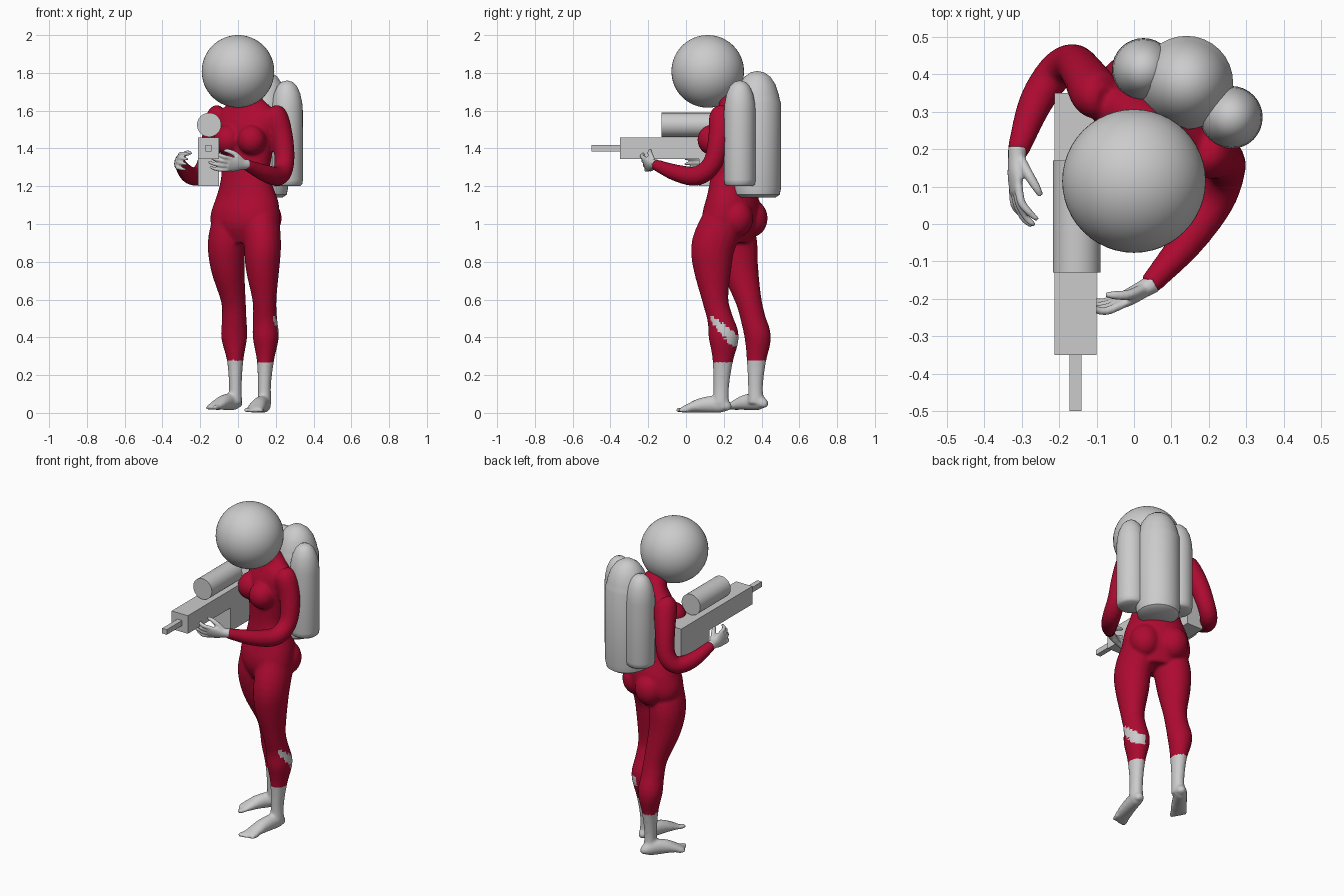
import bpy, bmesh, math
from mathutils import Vector, Matrix

if "Cube" in bpy.data.objects:
    bpy.data.objects.remove(bpy.data.objects["Cube"])

RED = bpy.data.materials.new("suit_red")
RED.diffuse_color = (0.42, 0.003, 0.03, 1)
RED.use_nodes = True
RED.node_tree.nodes["Principled BSDF"].inputs["Base Color"].default_value = RED.diffuse_color
FWD = Vector((-0.48, -0.88, 0)).normalized()      # direction the torso faces
SIDE = Vector((0.88, -0.48, 0)).normalized()      # toward the figure's left


def add_object(name, mesh, mat=None, angle=40):
    ob = bpy.data.objects.new(name, mesh)
    bpy.context.collection.objects.link(ob)
    if mat:
        mesh.materials.append(mat)
    bpy.ops.object.select_all(action='DESELECT')
    ob.select_set(True)
    bpy.context.view_layer.objects.active = ob
    bpy.ops.object.shade_smooth_by_angle(angle=math.radians(angle))
    return ob


def to_mesh(bm, name):
    bmesh.ops.recalc_face_normals(bm, faces=bm.faces)
    me = bpy.data.meshes.new(name)
    bm.to_mesh(me)
    bm.free()
    return me


def spline(pts, steps=4):
    """Catmull-Rom through stations (x, y, z, half width, half depth)."""
    P = [Vector(p) for p in pts]
    P = [P[0] * 2 - P[1]] + P + [P[-1] * 2 - P[-2]]
    out = []
    for a, b, c, d in zip(P, P[1:], P[2:], P[3:]):
        for k in range(steps):
            t = k / steps
            out.append(0.5 * (2 * b + (c - a) * t + (2 * a - 5 * b + 4 * c - d) * t * t
                              + (3 * b - a - 3 * c + d) * t ** 3))
    return out + [P[-2]]


def tube(bm, pts, up, mat=Matrix(), n=20):
    """Closed loft of ellipses along a path."""
    S = spline(pts)
    C = [Vector(s[:3]) for s in S]
    rings = []
    for i, s in enumerate(S):
        t = (C[min(i + 1, len(C) - 1)] - C[max(i - 1, 0)]).normalized()
        side = Vector(up).cross(t).normalized()
        top = t.cross(side)
        rings.append([bm.verts.new(mat @ (C[i] + side * s[3] * math.cos(a) + top * s[4] * math.sin(a)))
                      for a in (2 * math.pi * k / n for k in range(n))])
    for r, q in zip(rings, rings[1:]):
        for k in range(n):
            bm.faces.new((r[k], r[(k + 1) % n], q[(k + 1) % n], q[k]))
    bm.faces.new(rings[0][::-1])
    bm.faces.new(rings[-1])


def ball(bm, c, r):
    bmesh.ops.create_uvsphere(bm, u_segments=20, v_segments=12, radius=1,
                              matrix=Matrix.Translation(c) @ Matrix.Diagonal((*r, 1)))


def fuse(bm, voxel, smooth):
    """Merge overlapping shells into one smooth skin."""
    ob = bpy.data.objects.new("fuse", to_mesh(bm, "fuse"))
    bpy.context.collection.objects.link(ob)
    m = ob.modifiers.new("remesh", 'REMESH')
    m.mode, m.voxel_size = 'VOXEL', voxel
    m = ob.modifiers.new("smooth", 'SMOOTH')
    m.factor, m.iterations = 0.5, smooth
    dg = bpy.context.evaluated_depsgraph_get()
    me = bpy.data.meshes.new_from_object(ob.evaluated_get(dg))
    bpy.data.objects.remove(ob)
    return me


# ---- body: torso, arms, legs and feet in one skin ----
body = bmesh.new()
tube(body, [(.035, .235, .90, .13, .09), (.035, .235, 1.0, .192, .135), (.045, .245, 1.1, .183, .135),
            (.042, .24, 1.2, .15, .108), (.04, .24, 1.28, .135, .098), (.045, .245, 1.4, .15, .108),
            (.05, .25, 1.5, .17, .11), (.05, .255, 1.58, .175, .088), (.045, .245, 1.64, .105, .07),
            (.03, .21, 1.69, .055, .055), (.02, .19, 1.74, .05, .05)], FWD, n=32)
for s in (-1, 1):
    c = Vector((.05, .245, 1.445)) + FWD * .085 + SIDE * s * .072
    ball(body, c, (.076, .076, .08))
    c = Vector((.04, .245, 1.03)) - FWD * .07 + SIDE * s * .08
    ball(body, c, (.088, .088, .1))
# left arm, right arm
tube(body, [(.17, .2, 1.605, .035, .035), (.195, .19, 1.57, .066, .066), (.235, .175, 1.45, .058, .058),
            (.245, .14, 1.32, .052, .052), (.215, .06, 1.255, .052, .052), (.14, -.05, 1.27, .045, .045),
            (.04, -.165, 1.315, .029, .029)], (.7, -.7, .1))
tube(body, [(-.075, .335, 1.605, .035, .035), (-.1, .345, 1.57, .066, .066), (-.135, .4, 1.45, .058, .058),
            (-.165, .43, 1.32, .052, .052), (-.21, .405, 1.255, .05, .05), (-.265, .32, 1.265, .045, .045),
            (-.312, .19, 1.325, .029, .029)], (1, -.4, .1))
# right leg, left leg
tube(body, [(-.04, .25, 1.02, .095, .1), (-.06, .265, .9, .1, .112), (-.055, .285, .77, .09, .098),
            (-.025, .33, .6, .066, .07), (-.02, .355, .5, .065, .066), (-.02, .38, .4, .069, .07),
            (-.015, .373, .28, .044, .052), (-.014, .368, .15, .034, .04), (-.014, .37, .05, .036, .042)],
     (0, 1, 0))
tube(body, [(.12, .2, 1.02, .1, .115), (.13, .145, .89, .098, .116), (.13, .14, .77, .09, .102),
            (.14, .155, .6, .064, .07), (.143, .18, .5, .064, .068), (.147, .2, .4, .069, .08),
            (.145, .195, .28, .046, .055), (.14, .187, .15, .035, .042), (.14, .185, .05, .037, .042)],
     (0, 1, 0))


def foot(heel, toe, base, inner):
    h, d = Vector((*heel, base)), Vector((*toe, base)) - Vector((*heel, base))
    st = [(.02, .014, .016, .014), (.06, .033, .031, .033), (.25, .045, .038, .045), (.5, .041, .042, .04),
          (.7, .028, .046, .027), (.84, .018, .046, .016), (.88, .016, .042, .013)]
    tube(body, [(*(h + d * t + Vector((0, 0, z))), a, b) for t, z, a, b in st], (0, 0, 1))
    side = Vector((-d.y, d.x, 0)).normalized() * inner
    for i in range(5):                                   # toes, big toe on the inner side
        r = .0145 if i == 0 else .011
        off = side * (.034 - i * .0175)
        tip = 1 - .028 * i
        pts = [(t, r, .9 * r) for t in (tip - .16, tip - .03)] + [(tip, r * .5, r * .5)]
        tube(body, [(*(h + d * t + off + Vector((0, 0, r + .001))), a, b) for t, a, b in pts], (0, 0, 1), n=10)


foot((.005, .42), (-.155, .2), .014, 1)
foot((.148, .23), (.075, -.06), 0, -1)
skin = fuse(body, .0085, 6)


def is_suit(c):
    if c.z < .28 - (.012 if c.x > .06 else 0):
        return False
    # bare patch on the outer left calf
    line = .505 - (c.y - .13) * 1.0
    wide = .018 + .2 * (c.y - .13) + .007 * math.sin(c.y * 230) + .006 * math.sin(c.z * 310)
    return not (c.x > .145 and c.y > .13 and .35 < c.z < .52 and abs(c.z - line) < wide)


for name, want, mat in (("suit", True, RED), ("bare_feet", False, None)):
    bm = bmesh.new()
    bm.from_mesh(skin)
    bmesh.ops.delete(bm, geom=[f for f in bm.faces if is_suit(f.calc_center_median()) != want], context='FACES')
    me = bpy.data.meshes.new(name)
    bm.to_mesh(me)
    bm.free()
    add_object(name, me, mat, 80)


# ---- hands ----
def hand(name, wrist, direction, back, thumb, scale):
    X = Vector(direction).normalized()
    Y = Vector(back).cross(X).normalized()
    Z = X.cross(Y)
    M = Matrix.Translation(wrist) @ Matrix((X, Y, Z)).transposed().to_4x4() @ Matrix.Scale(scale, 4)
    bm = bmesh.new()
    tube(bm, [(-.015, 0, 0, .026, .024), (.02, 0, 0, .027, .021), (.055, 0, 0, .037, .018),
              (.1, 0, -.004, .038, .012)], (0, 0, 1), M)
    for i in range(4):
        y = (i - 1.5) * .021
        e = .012 * (1 - abs(i - 1.5))
        tube(bm, [(.085, y * .9, -.003, .011, .011), (.125, y * 1.1, -.012, .0105, .0105),
                  (.155 + e, y * 1.2, -.035, .009, .009), (.17 + e, y * 1.2, -.056, .006, .006)],
             (0, 0, 1), M, 10)
    tube(bm, [(.02, .015 * thumb, -.006, .016, .014), (.055, .043 * thumb, -.022, .014, .013),
              (.085, .052 * thumb, -.042, .011, .011), (.105, .05 * thumb, -.056, .007, .007)], (0, 0, 1), M, 10)
    add_object(name, fuse(bm, .005, 3), None, 80)


hand("left_hand", (.04, -.165, 1.315), (-.87, -.5, .02), (.45, -.8, -.35), -1, 1.08)
hand("right_hand", (-.312, .19, 1.325), (-.08, -1, .1), (-1, .05, .25), 1, 1.08)


# ---- helmet ----
bm = bmesh.new()
bmesh.ops.create_uvsphere(bm, u_segments=48, v_segments=32, radius=.192,
                          matrix=Matrix.Translation((0, .115, 1.808)))
add_object("helmet", to_mesh(bm, "helmet"))


# ---- back tanks, turned from a profile ----
def tank(name, x, y, profile, n=32):
    bm = bmesh.new()
    vs = [bm.verts.new((x + r, y, z)) for r, z in profile]
    edges = [bm.edges.new(e) for e in zip(vs, vs[1:])]
    bmesh.ops.spin(bm, geom=vs + edges, cent=(x, y, 0), axis=(0, 0, 1), angle=2 * math.pi,
                   steps=n, use_duplicate=False)
    bmesh.ops.remove_doubles(bm, verts=bm.verts, dist=.0005)
    add_object(name, to_mesh(bm, name), None, 45)


small = [(0, 1.2), (.068, 1.2), (.08, 1.21), (.084, 1.235), (.083, 1.6), (.08, 1.64), (.07, 1.69),
         (.052, 1.73), (.03, 1.752), (0, 1.76)]
big = [(0, 1.14), (.095, 1.14), (.118, 1.155), (.125, 1.19), (.125, 1.64), (.118, 1.66), (.112, 1.69),
       (.095, 1.74), (.068, 1.78), (.035, 1.803), (0, 1.81)]
tank("left_tank", .26, .285, small)
tank("right_tank", .025, .413, small)
tank("main_tank", .14, .378, big)


# ---- gun ----
def box(name, lo, hi):
    lo, hi = Vector(lo), Vector(hi)
    bm = bmesh.new()
    bmesh.ops.create_cube(bm, size=1, matrix=Matrix.Translation((lo + hi) / 2) @ Matrix.Diagonal((*(hi - lo), 1)))
    add_object(name, to_mesh(bm, name), None, 30)


box("gun_body", (-.212, -.35, 1.345), (-.1, .35, 1.457))
box("gun_barrel", (-.172, -.5, 1.385), (-.14, -.35, 1.417))
box("gun_stock", (-.212, .07, 1.2), (-.1, .35, 1.345))
bm = bmesh.new()
bmesh.ops.create_cone(bm, cap_ends=True, segments=32, radius1=.064, radius2=.064, depth=.3,
                      matrix=Matrix.Translation((-.153, .02, 1.525)) @ Matrix.Rotation(math.pi / 2, 4, 'X'))
add_object("gun_scope", to_mesh(bm, "gun_scope"), None, 30)
